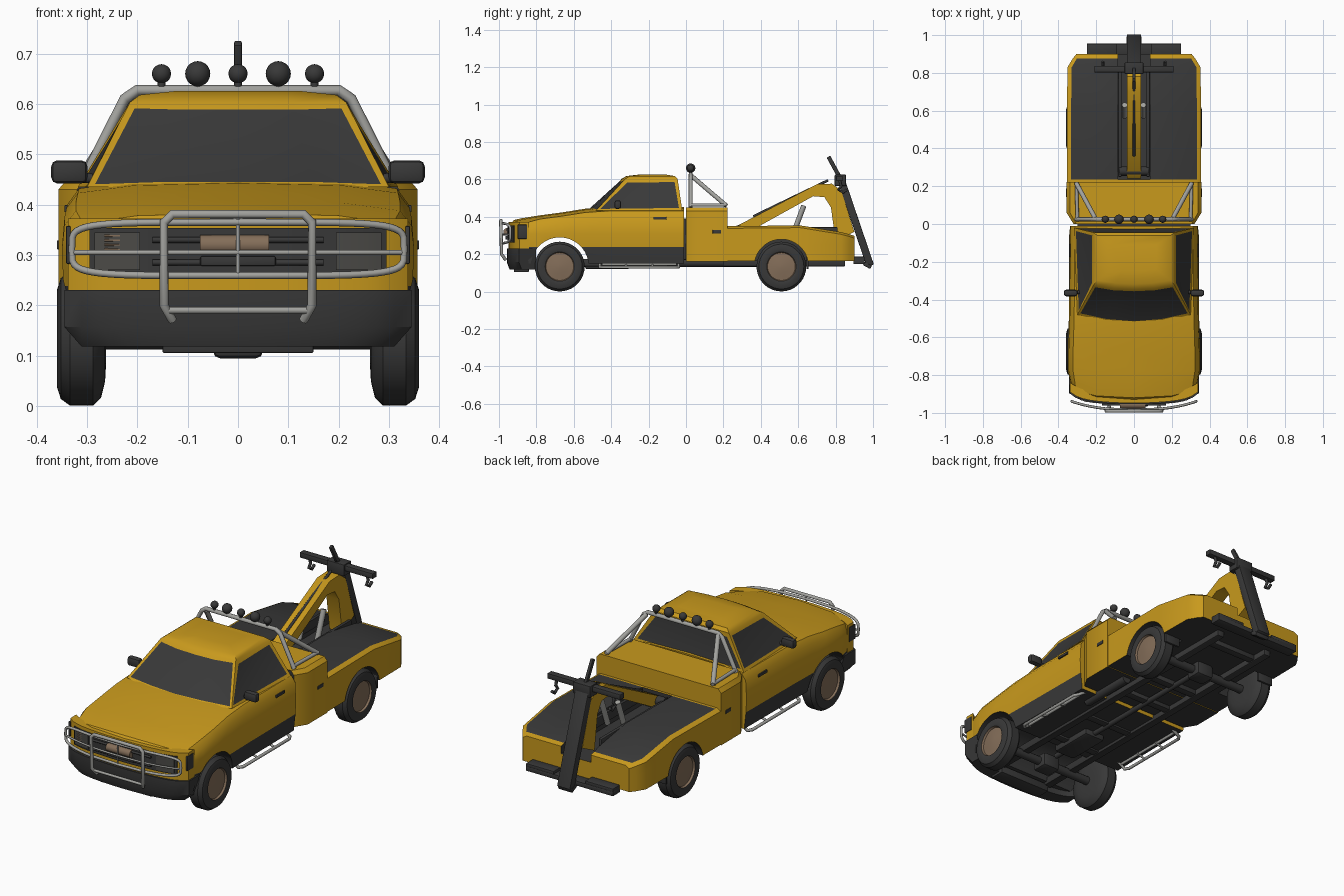
import bpy, bmesh, math
from mathutils import Vector, Matrix

if "Cube" in bpy.data.objects:
    bpy.data.objects.remove(bpy.data.objects["Cube"])


def material(name, *rgb):
    m = bpy.data.materials.new(name)
    m.use_nodes = True
    m.diffuse_color = (*rgb, 1)
    m.node_tree.nodes["Principled BSDF"].inputs["Base Color"].default_value = (*rgb, 1)
    return m


YELLOW = material("yellow paint", .58, .32, .012)
DARK = material("charcoal", .04, .04, .04)
SILVER = material("silver", .36, .36, .34)
TAN = material("tan metal", .23, .155, .1)
GREY = material("lamp grey", .07, .068, .062)


def finish(name, bm, mats, rule=None, angle=35):
    bmesh.ops.recalc_face_normals(bm, faces=bm.faces)
    if rule:
        for f in bm.faces:
            f.material_index = rule(f.calc_center_median(), f.normal)
    me = bpy.data.meshes.new(name)
    bm.to_mesh(me)
    bm.free()
    ob = bpy.data.objects.new(name, me)
    bpy.context.collection.objects.link(ob)
    for m in mats:
        me.materials.append(m)
    activate(ob)
    bpy.ops.object.shade_smooth_by_angle(angle=math.radians(angle))
    return ob


def activate(ob):
    bpy.ops.object.select_all(action='DESELECT')
    ob.select_set(True)
    bpy.context.view_layer.objects.active = ob


def bridge(bm, rings):
    rows = [[bm.verts.new(p) for p in r] for r in rings]
    n = len(rows[0])
    for a, b in zip(rows, rows[1:]):
        for i in range(n):
            bm.faces.new((a[i], a[(i + 1) % n], b[(i + 1) % n], b[i]))
    bm.faces.new(rows[0])
    bm.faces.new(rows[-1])


def bow(x):
    u = abs(x / .35)
    return .03 * u ** 2 + .04 * u ** 8


def loft(name, sections, mats, rule):
    # Each section is y plus a half outline from bottom centre to top centre
    rings = []
    for y, half in sections:
        full = half + [(-x, z) for x, z in half[-2:0:-1]]
        rings.append([(x, y + (bow(x) if y < -.85 else 0), z) for x, z in full])
    bm = bmesh.new()
    bridge(bm, rings)
    return finish(name, bm, mats, rule)


def box(name, loc, size, mat, tilt=0, bevel=.004):
    bm = bmesh.new()
    bmesh.ops.create_cube(bm, size=1, matrix=Matrix.Translation(loc)
                          @ Matrix.Rotation(tilt, 4, 'X') @ Matrix.Diagonal((*size, 1)))
    if bevel:
        bmesh.ops.bevel(bm, geom=bm.edges[:], offset=bevel, segments=2, profile=.5, affect='EDGES')
    finish(name, bm, [mat])


def prism(name, outline, half, mat):
    bm = bmesh.new()
    bridge(bm, [[(x, y, z) for y, z in outline] for x in (-half, half)])
    finish(name, bm, [mat])


def rod(name, a, b, r, mat, sides=12):
    a, b = Vector(a), Vector(b)
    q = (b - a).to_track_quat('Z', 'Y').to_matrix().to_4x4()
    bm = bmesh.new()
    bmesh.ops.create_cone(bm, cap_ends=True, segments=sides, radius1=r, radius2=r,
                          depth=(b - a).length, matrix=Matrix.Translation((a + b) / 2) @ q)
    finish(name, bm, [mat])


def tube(name, pts, r, mat, cyclic=False):
    cu = bpy.data.curves.new(name, 'CURVE')
    cu.dimensions, cu.bevel_depth, cu.bevel_resolution, cu.use_fill_caps = '3D', r, 2, True
    sp = cu.splines.new('POLY')
    sp.points.add(len(pts) - 1)
    for p, co in zip(sp.points, pts):
        p.co = (*co, 1)
    sp.use_cyclic_u = cyclic
    cu.materials.append(mat)
    ob = bpy.data.objects.new(name, cu)
    bpy.context.collection.objects.link(ob)
    activate(ob)
    bpy.ops.object.convert(target='MESH')
    bpy.ops.object.shade_smooth_by_angle(angle=math.radians(50))


def bowed_panel(name, x0, x1, z0, z1, y, depth, mat, taper=1.0, n=20):
    bm = bmesh.new()
    rings = []
    for i in range(n + 1):
        x = x0 + (x1 - x0) * i / n
        f = y + bow(x)
        rings.append([(x * taper, f + .015 * (taper < 1), z0), (x, f, z0 + .35 * (z1 - z0)),
                      (x, f, z1), (x, f + depth, z1), (x * taper, f + depth, z0)])
    bridge(bm, rings)
    finish(name, bm, [mat])


def lathe_x(bm, profile, y, z, side, n=36):
    bridge(bm, [[(side * x, y + r * math.cos(2 * math.pi * i / n),
                  z + r * math.sin(2 * math.pi * i / n)) for i in range(n)] for x, r in profile])


def cut(target, bm):
    cutter = finish("cutter", bm, [YELLOW, DARK], lambda c, n: 1)
    cutter.hide_render = True
    mod = target.modifiers.new("cut", 'BOOLEAN')
    mod.operation, mod.solver, mod.object = 'DIFFERENCE', 'EXACT', cutter
    activate(target)
    bpy.ops.object.modifier_apply(modifier="cut")
    bpy.data.objects.remove(cutter)
    activate(target)
    bpy.ops.object.shade_smooth_by_angle(angle=math.radians(35))


def cut_arch(target, y, r, x0, side):
    bm = bmesh.new()
    lathe_x(bm, [(x0, r), (.42, r)], y, .135, side)
    cut(target, bm)


AXLES = (-.675, .51)

# Hood, fenders, doors and sills
def hull(w, top):
    return [(0, .15), (w * .96, .15), (w * .99, .238), (w, .31), (w * .985, top - .05),
            (w * .92, top - .02), (w * .6, top - .005), (0, top)]

stations = [(-.935, .325, .365), (-.92, .333, .383), (-.88, .34, .392), (-.78, .35, .408),
            (-.66, .35, .424), (-.54, .346, .443), (-.4, .343, .452), (-.01, .34, .452)]
cab = loft("cab_body", [(y, hull(w, t)) for y, w, t in stations], [YELLOW, DARK],
           lambda c, n: int(c.z < .237 or n.z < -.7))
cut_arch(cab, AXLES[0], .155, -.42, 1)

# Roof and windows
steps = (-1, -.5, 0, .5, 1)
def cab_ring(front, bulge, rear, xf, xr, z):
    return [(t * xf, front + bulge * t * t, z) for t in steps] + [(xr, rear, z), (-xr, rear, z)]

bm = bmesh.new()
bridge(bm, [cab_ring(-.53, .05, -.02, .3, .318, .435),
            cab_ring(-.345, .02, -.045, .215, .215, .603),
            cab_ring(-.318, .02, -.06, .195, .195, .618),
            cab_ring(-.25, .01, -.11, .12, .12, .626)])
bmesh.ops.recalc_face_normals(bm, faces=bm.faces)
walls = [f for f in bm.faces if len(f.verts) == 4 and abs(f.calc_center_median().z - .519) < .01]
for test, frame in ((lambda c: c.y < -.3, .018), (lambda c: c.x > .2, .024),
                    (lambda c: c.x < -.2, .024), (lambda c: c.y > -.05, .025)):
    glass = [f for f in walls if test(f.calc_center_median())]
    bmesh.ops.inset_region(bm, faces=glass, thickness=frame, depth=-.003)
    for f in glass:
        f.material_index = 1
finish("cab_roof", bm, [YELLOW, DARK])

# Nose, grille, lamps and bumper
bowed_panel("nose_panel", -.338, .338, .226, .372, -.948, .05, YELLOW)
bowed_panel("grille", -.295, .295, .262, .354, -.954, .03, DARK)
bowed_panel("front_bumper", -.345, .345, .118, .23, -.958, .09, DARK, .9)
for z in (.285, .33):
    rod("grille_bar", (-.17, -.955, z), (.17, -.955, z), .006, DARK)
box("lower_air_dam", (0, -.88, .125), (.3, .08, .04), DARK)
rod("winch_drum", (-.075, -.957, .32), (.062, -.957, .32), .02, TAN, 16)
box("winch_mount", (0, -.955, .288), (.15, .02, .02), DARK)
for i in range(5):
    z = .302 + i * .009
    rod("lamp_mesh", (-.265, -.938, z), (-.215, -.944, z), .0025, TAN, 6)
for s in (-1, 1):
    bowed_panel("headlamp", s * .195, s * .285, .27, .345, -.959, .02, GREY, n=6)
    box("corner_lamp", (s * .337, -.875, .32), (.009, .05, .075), DARK, 0, .002)
    box("mirror", (s * .335, -.365, .465), (.072, .035, .046), DARK, 0, .012)
    rod("mirror_arm", (s * .29, -.36, .452), (s * .33, -.365, .455), .01, DARK)
    box("door_handle", (s * .341, -.14, .392), (.008, .07, .014), DARK, 0, .002)
    box("side_marker", (s * .357, .165, .32), (.006, .045, .018), DARK, 0, .002)

# Bull bar
def guard(x, z):
    return (x, -.984 + .045 * (abs(x) / .33) ** 2.5, z)

loop = []
for i in range(48):
    c, s = math.cos(i * math.pi / 24), math.sin(i * math.pi / 24)
    loop.append(guard(math.copysign(abs(c) ** .4, c) * .33, .312 + math.copysign(abs(s) ** .4, s) * .053))
tube("guard_loop", loop, .007, SILVER, True)
tube("guard_middle", [guard(x * .033, .305) for x in range(-10, 11)], .005, SILVER)
tube("guard_hoop", [(-.13, -.965, .17), (-.147, -.986, .2), (-.147, -.99, .365), (-.13, -.99, .381),
                    (.13, -.99, .381), (.147, -.99, .365), (.147, -.986, .2), (.13, -.965, .17)], .009, SILVER)
rod("guard_bottom", (-.14, -.98, .19), (.14, -.98, .19), .007, SILVER)
rod("guard_post", (0, -.984, .26), (0, -.984, .375), .004, SILVER)

# Tool box behind the cab
def locker(w):
    return [(0, .162), (w, .162), (w, .25), (w, .43), (w * .95, .45), (0, .45)]

loft("tool_box", [(0, locker(.32)), (.06, locker(.357)), (.222, locker(.357))], [YELLOW, DARK],
     lambda c, n: int(n.z < -.7 or n.y < -.9))
box("cab_gap", (0, -.005, .28), (.6, .03, .22), DARK)

# Tow bed with dark decks and an open centre trough
def bed(w, top):
    return [(0, .165), (w, .165), (w, .25), (w, top - .012), (w - .022, top), (.09, top), (0, top)]

deck = loft("tow_bed", [(y, bed(w, t)) for y, w, t in
            ((.21, .355, .35), (.235, .355, .35), (.61, .355, .354), (.83, .352, .318),
             (.875, .325, .306), (.9, .305, .298))], [YELLOW, DARK],
            lambda c, n: int(n.z < -.7 or (n.z > .9 and abs(c.x) < .25 and .23 < c.y < .87)))
for s in (-1, 1):
    cut_arch(deck, AXLES[1], .145, .235, s)
bm = bmesh.new()
bmesh.ops.create_cube(bm, size=1, matrix=Matrix.Translation((0, .6, .36)) @ Matrix.Diagonal((.17, .73, .2, 1)))
cut(deck, bm)
for s in (-1, 1):
    box("trough_rail", (s * .075, .53, .32), (.018, .56, .05), DARK)
    box("tail_step", (s * .17, .925, .178), (.16, .06, .018), DARK)
    box("mud_flap", (s * .3, .65, .16), (.09, .012, .08), DARK)

# Boom, cable and struts
prism("boom", [(.24, .325), (.26, .345), (.70, .574), (.78, .577), (.83, .54), (.9, .32), (.8, .27),
               (.775, .45), (.74, .505), (.68, .51), (.4, .355), (.3, .3)], .036, YELLOW)
rod("boom_pivot", (-.08, .28, .33), (.08, .28, .33), .025, DARK)
rod("cable", (0, .36, .402), (0, .76, .595), .007, DARK)
for s in (-1, 1):
    rod("lift_ram", (s * .05, .57, .3), (s * .05, .63, .46), .014, SILVER)

# Rear mast, crossbar and hooks
lean = math.atan2(.16, .47)
box("mast", (0, .905, .375), (.075, .04, .5), DARK, lean)
box("mast_tip", (0, .795, .66), (.016, .022, .14), DARK, .5)
box("mast_foot", (0, .97, .14), (.08, .045, .02), DARK, -.5)
box("crossbar", (0, .82, .605), (.42, .035, .028), DARK)
box("crossbar_clamp", (0, .825, .595), (.1, .06, .06), DARK)
for s in (-1, 1):
    tube("hook", [(s * .165, .82, .6), (s * .165, .83, .565), (s * .165, .815, .545),
                  (s * .165, .84, .53), (s * .165, .86, .545)], .008, DARK)
box("rear_bumper", (0, .925, .16), (.5, .06, .025), DARK)

# Roll bar with lamps
tube("roll_hoop", [(-.305, .025, .45), (-.225, .025, .61), (-.2, .025, .627), (.2, .025, .627),
                   (.225, .025, .61), (.305, .025, .45)], .011, SILVER)
for s in (-1, 1):
    rod("roll_stay", (s * .205, .03, .618), (s * .305, .215, .46), .012, SILVER)
    rod("roll_rail", (s * .3, .025, .463), (s * .305, .22, .463), .009, SILVER)
for x, r in ((-.152, .019), (-.08, .025), (0, .019), (.08, .025), (.152, .019)):
    bm = bmesh.new()
    bmesh.ops.create_uvsphere(bm, u_segments=16, v_segments=10, radius=r,
                              matrix=Matrix.Translation((x, .025, .66)))
    finish("roof_lamp", bm, [DARK])
    rod("lamp_stem", (x, .025, .63), (x, .025, .65), .008, DARK)

# Wheels, axles, side steps and chassis
tread = [(.262, .05), (.264, .085), (.272, .118), (.288, .133), (.334, .133), (.352, .12),
         (.36, .095), (.355, .078), (.345, .074), (.349, .04), (.352, .012)]
for y in AXLES:
    for s in (-1, 1):
        bm = bmesh.new()
        lathe_x(bm, tread, y, .134, s)
        finish("wheel", bm, [DARK, TAN], lambda c, n: int(
            abs(c.x) > .34 and math.hypot(c.y - y, c.z - .134) < .0765))
    rod("axle", (-.28, y, .134), (.28, y, .134), .022, DARK)
    box("differential", (0, y, .132), (.1, .09, .075), DARK, 0, .015)
for s in (-1, 1):
    tube("side_step", [(s * .28, -.46, .16), (s * .325, -.46, .13), (s * .338, -.44, .13),
                       (s * .338, -.06, .13), (s * .325, -.04, .13), (s * .28, -.04, .16)], .008, SILVER)
    rod("step_rail", (s * .3, -.45, .146), (s * .3, -.05, .146), .007, SILVER)
    for y in (-.32, -.18):
        rod("step_rung", (s * .29, y, .146), (s * .338, y, .13), .006, SILVER)
    box("frame_rail", (s * .15, 0, .155), (.04, 1.7, .04), DARK)
for y in (-.45, -.2, .1, .3, .75):
    box("cross_member", (0, y, .155), (.3, .04, .03), DARK)
rod("drive_shaft", (0, -.6, .145), (0, .5, .145), .014, DARK)
box("gearbox", (0, -.42, .145), (.12, .24, .05), DARK, 0, .012)
rod("muffler", (.215, -.1, .155), (.215, .2, .155), .024, DARK)
